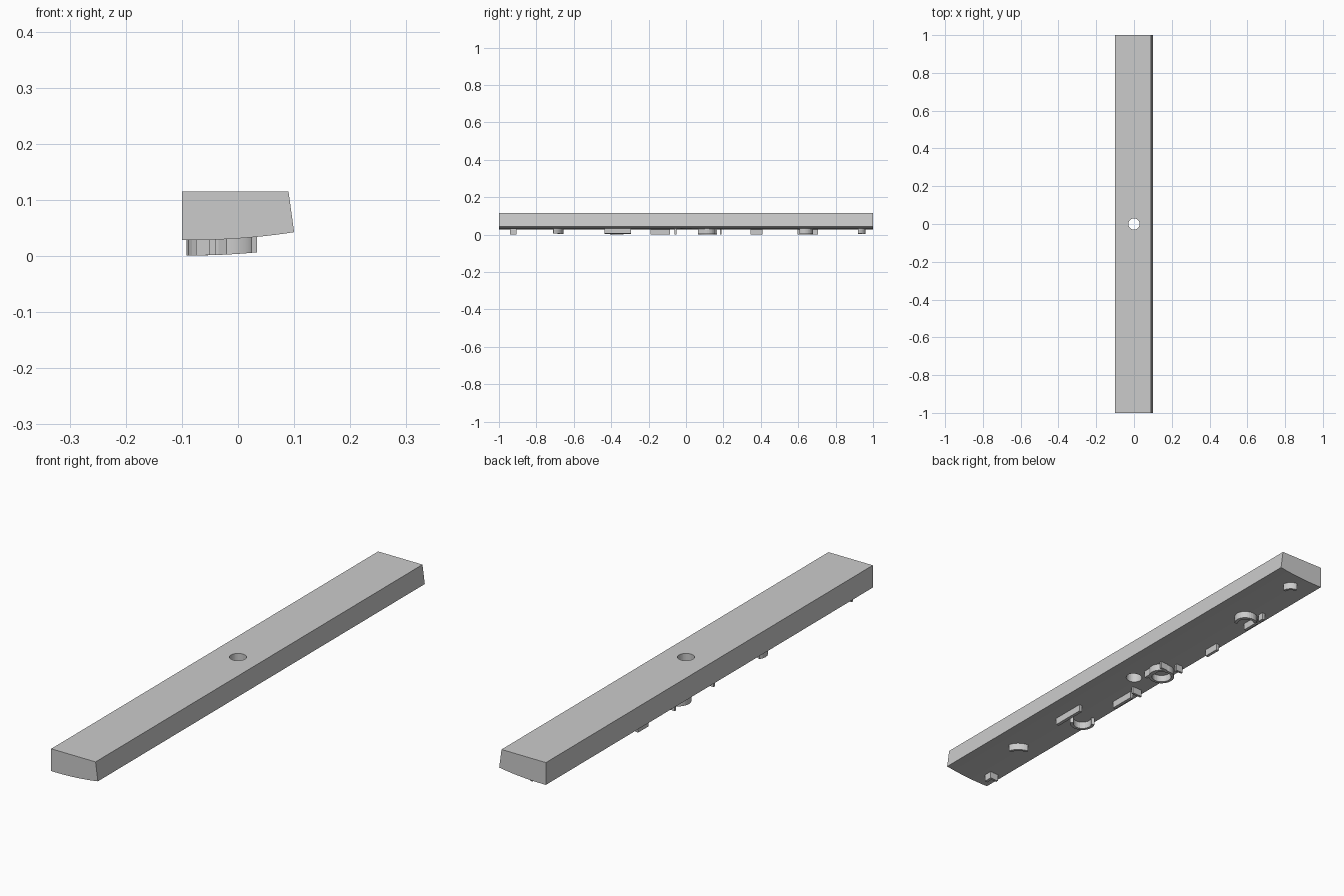
import bpy, bmesh, math
from mathutils import Vector

if "Cube" in bpy.data.objects:
    bpy.data.objects.remove(bpy.data.objects["Cube"])

grey = bpy.data.materials.new("plain grey")
grey.use_nodes = True
colour = (0.6, 0.6, 0.6, 1)
grey.diffuse_color = colour
grey.node_tree.nodes["Principled BSDF"].inputs["Base Color"].default_value = colour


def underside(x):
    """Height of the gently bowed underside."""
    return 0.0285 + 0.43 * (x + 0.08) ** 2


def finish(name, bm):
    bmesh.ops.recalc_face_normals(bm, faces=bm.faces)
    mesh = bpy.data.meshes.new(name)
    bm.to_mesh(mesh)
    bm.free()
    mesh.materials.append(grey)
    obj = bpy.data.objects.new(name, mesh)
    bpy.context.collection.objects.link(obj)
    return obj


def rib(name, path, width=0.012, closed=False):
    """Raised wall along a path, its foot following the bowed underside."""
    pts = [Vector(p) for p in path]
    n = len(pts)
    bm = bmesh.new()
    rows = []
    for i, p in enumerate(pts):
        before = pts[i - 1] if closed or i else p
        after = pts[(i + 1) % n] if closed or i < n - 1 else p
        d = (after - before).normalized()
        side = Vector((-d.y, d.x)) * width / 2
        a, b = p + side, p - side
        rows.append([bm.verts.new((q.x, q.y, underside(q.x) + dz))
                     for q, dz in ((a, 0.005), (b, 0.005), (b, -0.0275), (a, -0.0275))])
    for i in range(n if closed else n - 1):
        r, s = rows[i], rows[(i + 1) % n]
        for k in range(4):
            bm.faces.new((r[k], r[(k + 1) % 4], s[(k + 1) % 4], s[k]))
    if not closed:
        bm.faces.new(rows[0])
        bm.faces.new(rows[-1])
    return finish(name, bm)


def arc(x, y, radius, start, end, steps=16):
    angles = [math.radians(start + (end - start) * i / steps) for i in range(steps + 1)]
    return [(x + radius * math.cos(t), y + radius * math.sin(t)) for t in angles]


# Long bar: bowed underside, one sloping side
curve = [-0.1 + 0.2 * i / 12 for i in range(13)]
profile = [(0.09, 0.115), (-0.1, 0.115)] + [(x, underside(x)) for x in curve]
bm = bmesh.new()
face = bm.faces.new([bm.verts.new((x, -1, z)) for x, z in profile])
out = bmesh.ops.extrude_face_region(bm, geom=[face])
bmesh.ops.translate(bm, vec=(0, 2, 0),
                    verts=[v for v in out["geom"] if isinstance(v, bmesh.types.BMVert)])
bar = finish("long_bar", bm)

# Round hole through the middle
bm = bmesh.new()
bmesh.ops.create_cone(bm, cap_ends=True, segments=32, radius1=0.03, radius2=0.03, depth=0.5)
cutter = finish("hole_cutter", bm)
cutter.hide_render = True
cutter.hide_viewport = True
cut = bar.modifiers.new("hole", "BOOLEAN")
cut.operation = "DIFFERENCE"
cut.solver = "EXACT"
cut.object = cutter
bpy.context.view_layer.objects.active = bar
bpy.ops.object.modifier_apply(modifier="hole")
bpy.data.objects.remove(cutter)

# Straight ribs running along the bar: x, start, end
for i, (x, y0, y1) in enumerate([(0.02, -0.435, -0.295), (-0.06, -0.19, -0.085),
                                 (-0.076, 0.345, 0.41), (-0.06, 0.595, 0.66),
                                 (-0.06, 0.68, 0.705), (-0.045, -0.94, -0.905),
                                 (-0.005, 0.065, 0.13)]):
    rib(f"long_rib_{i + 1}", [(x, y0), (x, y1)])

# Short ribs running across the bar: y, start, end
for i, (y, x0, x1) in enumerate([(-0.056, -0.082, -0.038), (0.16, -0.03, 0.0),
                                 (0.186, -0.085, -0.055), (-0.91, -0.075, -0.045)]):
    rib(f"cross_rib_{i + 1}", [(x0, y), (x1, y)], 0.009)

# Curved ribs and the closed ring
rib("closed_ring", arc(-0.043, 0.113, 0.043, 0, 360, 32)[:-1], 0.012, closed=True)
rib("half_ring_back", arc(-0.03, 0.635, 0.038, -40, 130))
rib("half_ring_front", arc(-0.042, -0.36, 0.041, 60, 330)[5:])
rib("bowed_rib_front", arc(-0.03, -0.72, 0.06, 80, 10), 0.01)
rib("bowed_rib_back", arc(-0.02, 0.92, 0.036, 0, 80), 0.01)
